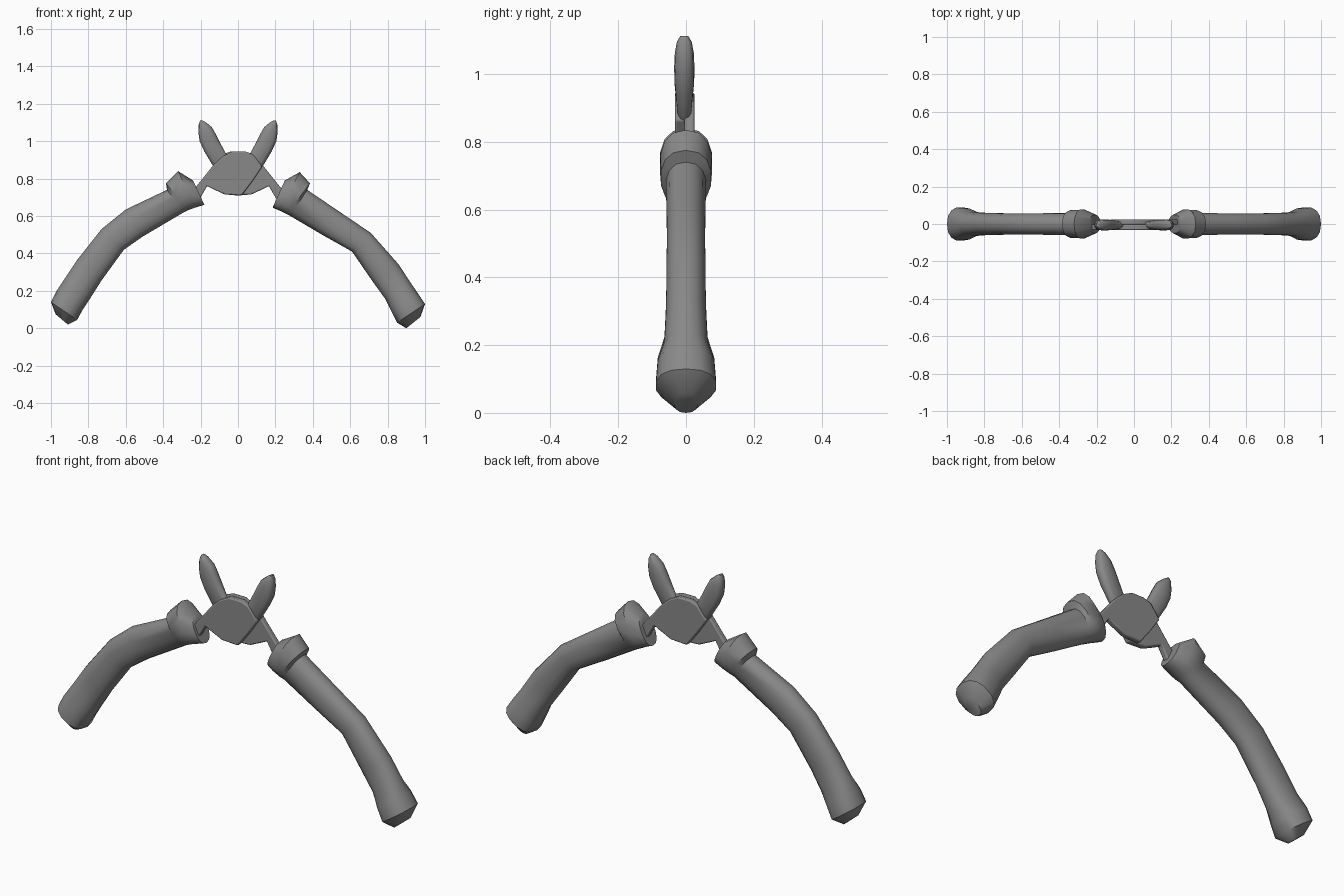
import bpy
import bmesh
from math import cos, sin, pi, radians, copysign

cube = bpy.data.objects.get("Cube")
if cube:
    bpy.data.objects.remove(cube, do_unlink=True)

# One dull steel colour for the whole tool
steel = bpy.data.materials.new("dull_grey")
steel.use_nodes = True
steel.diffuse_color = (0.25, 0.25, 0.25, 1)
steel.node_tree.nodes["Principled BSDF"].inputs["Base Color"].default_value = steel.diffuse_color


def finish(name, bm, angle):
    """Turn a bmesh into a shaded, coloured object."""
    bmesh.ops.recalc_face_normals(bm, faces=bm.faces)
    mesh = bpy.data.meshes.new(name)
    bm.to_mesh(mesh)
    bm.free()
    mesh.materials.append(steel)
    obj = bpy.data.objects.new(name, mesh)
    bpy.context.collection.objects.link(obj)
    bpy.ops.object.select_all(action="DESELECT")
    obj.select_set(True)
    bpy.context.view_layer.objects.active = obj
    bpy.ops.object.shade_smooth_by_angle(angle=radians(angle))
    return obj


def rounded(value, power):
    return copysign(abs(value) ** power, value)


def loft(name, stations, depths, sides=14, power=0.85, shift=0.0, angle=38):
    """Skin rounded sections, each spanning an outer and an inner edge point."""
    bm = bmesh.new()
    rings = []
    for (ox, oz, ix, iz), depth in zip(stations, depths):
        ring = []
        for k in range(sides):
            turn = 2 * pi * k / sides
            across = rounded(cos(turn), power) / 2
            ring.append(bm.verts.new((
                (ox + ix) / 2 + (ox - ix) * across,
                shift + depth * rounded(sin(turn), power),
                (oz + iz) / 2 + (oz - iz) * across)))
        rings.append(ring)
    for low, high in zip(rings, rings[1:]):
        for k in range(sides):
            n = (k + 1) % sides
            bm.faces.new((low[k], low[n], high[n], high[k]))
    bm.faces.new(rings[0])
    bm.faces.new(rings[-1])
    return finish(name, bm, angle)


def plate(name, outline, side, front, back):
    """Extrude an outline in x and z between two depths; side mirrors x."""
    bm = bmesh.new()
    face = bm.faces.new([bm.verts.new((side * x, front, z)) for x, z in outline])
    grown = bmesh.ops.extrude_face_region(bm, geom=[face])
    moved = [v for v in grown["geom"] if isinstance(v, bmesh.types.BMVert)]
    bmesh.ops.translate(bm, verts=moved, vec=(0, back - front, 0))
    obj = finish(name, bm, 30)
    bevel = obj.modifiers.new("softened_edges", "BEVEL")
    bevel.width = 0.006
    bevel.segments = 2
    return obj


# Handles: bulbous foot, bent grip, then a flared collar at the top
handle_depths = [.035, .09, .085, .065, .06, .058, .058, .06, .075, .078, .05]
left_handle = [
    (.975, .06, .90, 0), (1, .13, .85, .03), (.96, .19, .82, .09),
    (.925, .24, .785, .16), (.86, .34, .72, .25), (.71, .51, .61, .41),
    (.54, .625, .45, .50), (.37, .74, .28, .60), (.385, .775, .26, .61),
    (.33, .835, .22, .63), (.25, .79, .185, .645)]
right_handle = [
    (-.975, .075, -.91, .02), (-1, .14, -.86, .045), (-.97, .20, -.83, .10),
    (-.93, .26, -.79, .16), (-.86, .365, -.73, .255), (-.73, .53, -.61, .42),
    (-.60, .635, -.51, .49), (-.38, .74, -.29, .62), (-.385, .775, -.27, .63),
    (-.32, .84, -.23, .645), (-.24, .79, -.18, .66)]
loft("left_handle", left_handle, handle_depths)
loft("right_handle", right_handle, handle_depths)

# Head: two crossing plates, each with a tang that runs into a handle
head = [
    (-.26, .73), (-.23, .75), (-.19, .80), (-.13, .875), (-.08, .92),
    (-.03, .945), (.04, .945), (.08, .93), (.13, .865), (.08, .79),
    (.02, .71), (-.07, .715), (-.135, .745), (-.165, .76), (-.20, .70),
    (-.22, .67)]
plate("front_head_plate", head, 1, -.033, -.002)
plate("back_head_plate", head, -1, -.004, .025)

# Jaws: curved, tapering blades that open upwards
jaw = [
    (.12, .855, .04, .92), (.135, .87, .065, .935), (.18, .945, .10, 1),
    (.205, 1.0, .12, 1.04), (.212, 1.05, .14, 1.075),
    (.21, 1.09, .17, 1.1), (.202, 1.112, .19, 1.112)]
jaw_depths = [.018, .022, .029, .03, .028, .022, .012]
for name, side in (("left_jaw", 1), ("right_jaw", -1)):
    sections = [(side * a, b, side * c, d) for a, b, c, d in jaw]
    loft(name, sections, jaw_depths, sides=12, power=0.75, shift=-.005, angle=45)
